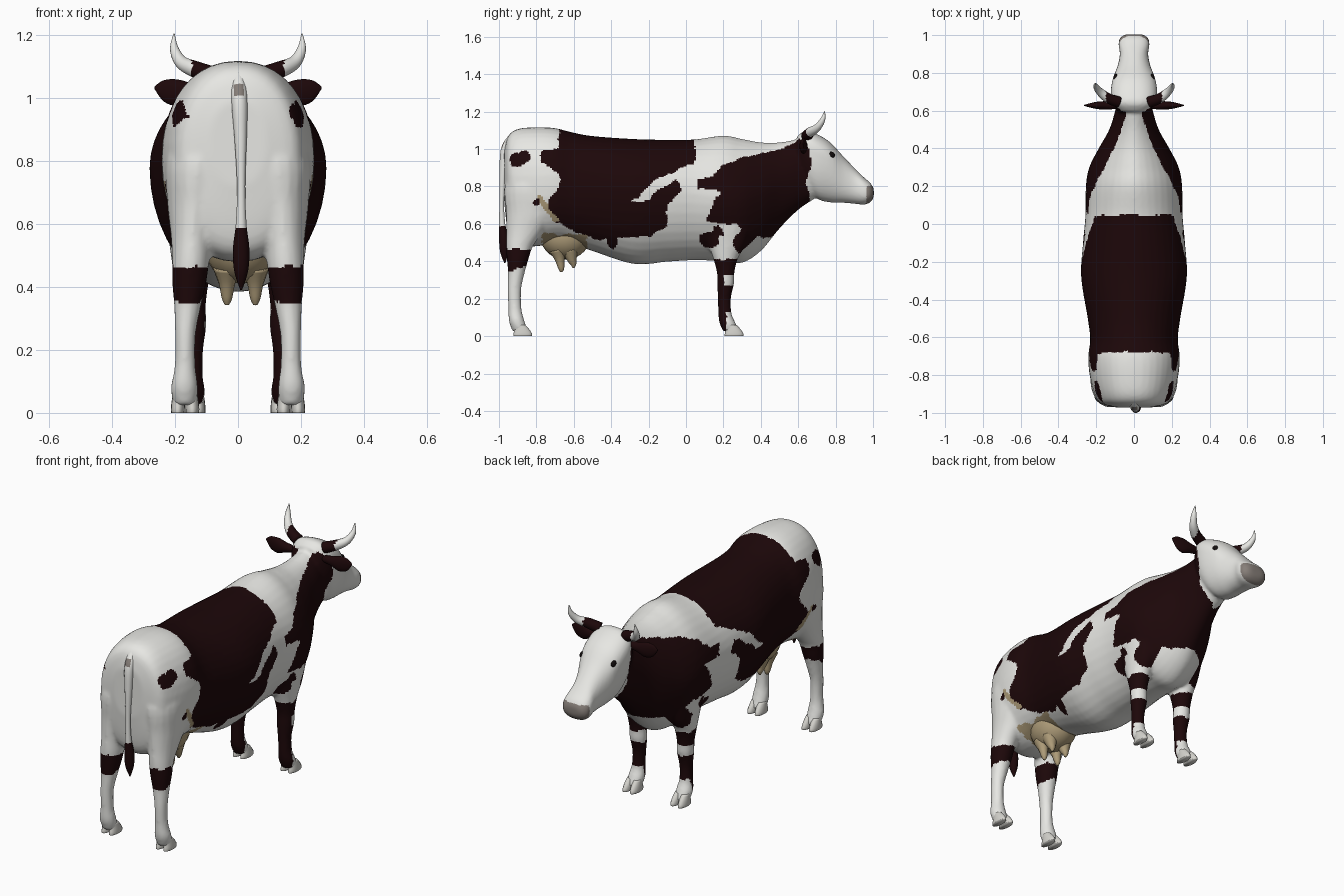
import bpy, bmesh, math
from mathutils import Vector, noise

if "Cube" in bpy.data.objects:
    bpy.data.objects.remove(bpy.data.objects["Cube"])


def material(name, rgb):
    m = bpy.data.materials.new(name)
    m.diffuse_color = (*rgb, 1)
    m.use_nodes = True
    m.node_tree.nodes["Principled BSDF"].inputs["Base Color"].default_value = m.diffuse_color
    return m


WHITE = material("white hide", (0.80, 0.80, 0.77))
BROWN = material("dark brown hide", (0.012, 0.0022, 0.0028))
TAN = material("tan skin", (0.42, 0.33, 0.19))
GREY = material("grey muzzle", (0.24, 0.21, 0.19))
HOOF = material("pale hoof", (0.66, 0.65, 0.61))
BLACK = material("black eye", (0.006, 0.004, 0.004))


# ---- helpers ----
def spline(keys, steps):
    """Catmull-Rom interpolation of key tuples."""
    out = []
    for i in range(len(keys) - 1):
        a, b = keys[max(i - 1, 0)], keys[i]
        c, d = keys[i + 1], keys[min(i + 2, len(keys) - 1)]
        for s in range(steps):
            t = s / steps
            out.append([0.5 * (2 * q + (r - p) * t + (2 * p - 5 * q + 4 * r - w) * t * t
                               + (3 * q - p - 3 * r + w) * t ** 3)
                        for p, q, r, w in zip(a, b, c, d)])
    return out + [list(keys[-1])]


def loft(bm, rings):
    rows = [[bm.verts.new(p) for p in ring] for ring in rings]
    n = len(rows[0])
    faces = [bm.faces.new((r0[i], r0[(i + 1) % n], r1[(i + 1) % n], r1[i]))
             for r0, r1 in zip(rows, rows[1:]) for i in range(n)]
    faces += [bm.faces.new(rows[0][::-1]), bm.faces.new(rows[-1])]
    bmesh.ops.recalc_face_normals(bm, faces=faces)


def ball(bm, pos, size):
    made = bmesh.ops.create_uvsphere(bm, u_segments=24, v_segments=14, radius=1)
    for v in made["verts"]:
        v.co = Vector([p + s * c for p, s, c in zip(pos, size, v.co)])


def finish(name, bm, mats, rule=None):
    me = bpy.data.meshes.new(name)
    bm.to_mesh(me)
    bm.free()
    ob = bpy.data.objects.new(name, me)
    bpy.context.collection.objects.link(ob)
    for m in mats:
        me.materials.append(m)
    for p in me.polygons:
        p.use_smooth = True
        if rule:
            p.material_index = rule(p.center)
    return ob


def power(v, e):
    return math.copysign(abs(v) ** e, v)


def trunk_rings(keys, steps, n=40):
    """Keys: y, top z, bottom z, half width, z of the widest point, squareness."""
    rings = []
    for y, zt, zb, w, zc, sq in spline(keys, steps):
        ring = []
        for i in range(n):
            a = math.tau * i / n
            s = power(math.sin(a), 2 / sq)
            ring.append((w * power(math.cos(a), 2 / sq), y, zc + s * (zt - zc if s > 0 else zc - zb)))
        rings.append(ring)
    return rings


def leg_rings(keys, steps, side, n=20):
    """Keys: z, x, y, x radius, y radius."""
    return [[(side * (x + rx * math.cos(math.tau * i / n)), y + ry * math.sin(math.tau * i / n), z)
             for i in range(n)] for z, x, y, rx, ry in spline(keys, steps)]


def tube_rings(keys, steps, n=14):
    """Keys: x, y, z, radius; rings stand across the path."""
    pts = spline(keys, steps)
    rings = []
    for i, (x, y, z, r) in enumerate(pts):
        t = (Vector(pts[min(i + 1, len(pts) - 1)][:3]) - Vector(pts[max(i - 1, 0)][:3])).normalized()
        u = t.cross(Vector((0, 1, 0.2))).normalized()
        v = t.cross(u)
        rings.append([Vector((x, y, z)) + r * (u * math.cos(math.tau * k / n) + v * math.sin(math.tau * k / n))
                      for k in range(n)])
    return rings


def inside(y, z, poly):
    hit = False
    for (y1, z1), (y2, z2) in zip(poly, poly[1:] + poly[:1]):
        if (z1 > z) != (z2 > z) and y < (y2 - y1) * (z - z1) / (z2 - z1) + y1:
            hit = not hit
    return hit


# ---- coat markings, as outlines seen from the side (y, z) ----
SADDLE = [(-.67, 1.2), (.05, 1.2), (.045, .92), (-.02, .90), (-.17, .83), (-.20, .79), (-.29, .72),
          (-.22, .725), (-.14, .79), (-.05, .835), (-.02, .78), (-.10, .70), (-.10, .59), (-.19, .535),
          (-.46, .515), (-.57, .55), (-.70, .61), (-.755, .70), (-.71, .755), (-.66, .83), (-.70, .88),
          (-.78, .94), (-.775, .995), (-.685, 1.0)]
SHOULDER = [(.06, .845), (.13, .85), (.20, .915), (.31, .955), (.42, .98), (.52, 1.005), (.61, 1.06),
            (.655, 1.0), (.67, .91), (.64, .81), (.66, .73), (.56, .60), (.42, .45), (.34, .43), (.26, .45),
            (.25, .52), (.30, .57), (.28, .60), (.17, .60), (.11, .62), (.14, .70), (.19, .78), (.06, .79)]
SPOTS = [(-.90, .945, .045, .035), (-.87, .96, .04, .03), (-.395, .505, .03, .035), (-.80, .715, .022, .02),
         (.12, .515, .055, .04), (.17, .56, .03, .03)]


def coat(c):
    x, y, z = abs(c.x), c.y, c.z
    if y > .965 and z < .805:
        return 3
    y += 0.012 * noise.noise(c * 28)
    z += 0.012 * noise.noise(c * 28 + Vector((9, 4, 2)))
    if z < .5 and y < -.8:                       # hind hock bands
        return 1 if .345 + .4 * max(0, y + .95) < z < .465 and x > .08 else 0
    if z < .42 and .1 < y < .33:                 # front leg bands
        if z > .33:
            return 1 if z < .41 and x > .09 else 0
        if z > .27:
            return 1 if y < .2 else 0
        return 0 if z < .03 or (z < .13 and y > .215) else 1
    if -.77 < y < -.53 and z < .545 and x < .19:
        return 2
    if inside(y, z, [(-.80, .745), (-.77, .745), (-.68, .62), (-.71, .61)]):
        return 2
    if inside(y, z, SADDLE):
        return 1
    if inside(y, z, SHOULDER) and (z > .85 and x > .045 or z <= .85 and (z > .53 or x > .13)):
        return 1
    return int(any(((y - a) / ry) ** 2 + ((z - b) / rz) ** 2 < 1 and x > (.14 if a > 0 else .08)
                   for a, b, ry, rz in SPOTS))


# ---- body, neck, head and legs fused into one skin ----
bm = bmesh.new()
loft(bm, trunk_rings([
    (-.972, .99, .72, .09, .86, 2.2), (-.95, 1.07, .55, .175, .82, 2.2), (-.90, 1.107, .49, .21, .80, 2.2),
    (-.80, 1.117, .48, .235, .80, 2.2), (-.70, 1.112, .50, .242, .80, 2.2), (-.61, 1.09, .49, .232, .79, 2.1),
    (-.50, 1.07, .455, .245, .79, 2), (-.28, 1.054, .386, .28, .78, 1.95), (-.10, 1.05, .398, .27, .77, 1.95),
    (.05, 1.052, .406, .257, .76, 1.9), (.20, 1.072, .40, .255, .74, 1.8), (.30, 1.054, .392, .237, .73, 1.75),
    (.40, 1.036, .455, .187, .76, 1.8), (.50, 1.036, .575, .131, .82, 1.85), (.60, 1.05, .675, .10, .87, 2),
    (.68, 1.04, .73, .085, .88, 2.1)], 5))
loft(bm, trunk_rings([
    (.595, 1.07, .88, .085, .98, 2.4), (.64, 1.098, .80, .115, 1.0, 2.4), (.70, 1.08, .735, .123, .98, 2.3),
    (.77, 1.037, .715, .112, .94, 2.2), (.84, .962, .713, .086, .85, 2.3), (.90, .90, .708, .075, .80, 2.3),
    (.95, .85, .703, .082, .775, 2.4), (.985, .82, .715, .074, .765, 2.4), (1.004, .79, .742, .045, .765, 2.3)], 4))
HIND = [(.92, .11, -.82, .085, .11), (.80, .125, -.825, .105, .145), (.66, .138, -.825, .086, .137),
        (.56, .145, -.86, .068, .10), (.48, .150, -.89, .059, .072), (.41, .155, -.90, .054, .058),
        (.34, .160, -.907, .043, .045), (.25, .167, -.917, .033, .036), (.15, .168, -.915, .033, .035),
        (.08, .170, -.905, .043, .042), (.025, .168, -.885, .037, .042)]
FORE = [(.80, .13, .22, .10, .12), (.64, .138, .22, .093, .14), (.50, .145, .22, .068, .105),
        (.42, .147, .212, .055, .068), (.34, .147, .212, .045, .047), (.28, .145, .212, .045, .045),
        (.20, .145, .205, .035, .035), (.12, .147, .208, .035, .036), (.07, .148, .222, .044, .043),
        (.025, .148, .24, .037, .042)]
for side in (-1, 1):
    for keys in (HIND, FORE):
        loft(bm, leg_rings(keys, 4, side))
raw = finish("raw_skin", bm, [])
rm = raw.modifiers.new("fuse", 'REMESH')
rm.mode, rm.voxel_size = 'VOXEL', 0.0095
sm = raw.modifiers.new("soften", 'SMOOTH')
sm.factor, sm.iterations = 0.5, 5
fused = bpy.data.meshes.new_from_object(raw.evaluated_get(bpy.context.evaluated_depsgraph_get()))
bpy.data.objects.remove(raw)
bm = bmesh.new()
bm.from_mesh(fused)
bpy.data.meshes.remove(fused)
finish("body", bm, [WHITE, BROWN, TAN, GREY], coat)

# ---- tail with dark tuft and a small grey mark near its root ----
bm = bmesh.new()
loft(bm, tube_rings([(0, -.925, 1.07, .02), (.004, -.963, 1.0, .026), (.008, -.978, .88, .02),
                     (.01, -.985, .72, .013), (.01, -.983, .60, .017), (.01, -.974, .52, .026),
                     (.01, -.972, .45, .022), (.01, -.968, .39, .003)], 8))
finish("tail", bm, [WHITE, BROWN, GREY],
       lambda c: 1 if c.z < .59 else 2 if 1.012 < c.z < 1.045 and abs(c.x - .004) < .016 else 0)

# ---- udder with four teats ----
bm = bmesh.new()
ball(bm, (.01, -.645, .53), (.115, .132, .12))
for x in (-.035, .055):
    for y, z in ((-.675, .342), (-.61, .365)):
        loft(bm, tube_rings([(x, y - .01, .46, .045), (x, y, .41, .026), (x, y + .008, z + .02, .016),
                             (x, y + .008, z, .006)], 4, 12))
finish("udder", bm, [TAN])

for side, tag in ((-1, "left"), (1, "right")):
    # horn with dark root
    bm = bmesh.new()
    loft(bm, tube_rings([(side * .08, .645, 1.07, .03), (side * .135, .665, 1.09, .027),
                         (side * .18, .70, 1.113, .021), (side * .202, .73, 1.155, .014),
                         (side * .203, .742, 1.203, .002)], 6))
    finish(tag + "_horn", bm, [WHITE, BROWN], lambda c: int(abs(c.x) < .148))

    # ear: a thin leaf
    bm = bmesh.new()
    ear = [(.09, 1.02, .018, .018), (.14, 1.018, .026, .022), (.19, 1.016, .042, .02),
           (.235, 1.022, .034, .011), (.265, 1.032, .004, .002)]
    loft(bm, [[(side * x, .628 + ry * math.sin(math.tau * i / 16), z + rz * math.cos(math.tau * i / 16))
               for i in range(16)] for x, z, rz, ry in spline(ear, 5)])
    finish(tag + "_ear", bm, [BROWN])

    # eye
    bm = bmesh.new()
    ball(bm, (side * .097, .775, .968), (.011, .021, .018))
    finish(tag + "_eye", bm, [BLACK])

    # cloven hooves
    for leg, hx, hy in (("hind", .168, -.895), ("front", .148, .235)):
        bm = bmesh.new()
        for dx in (-.022, .022):
            loft(bm, leg_rings([(.06, hx + dx, hy + .008, .017, .028), (.035, hx + dx, hy + .018, .021, .04),
                                (.012, hx + dx * 1.05, hy + .022, .022, .05),
                                (0, hx + dx * 1.05, hy + .022, .021, .05)], 3, side, 16))
        finish(f"{tag}_{leg}_hoof", bm, [HOOF])
